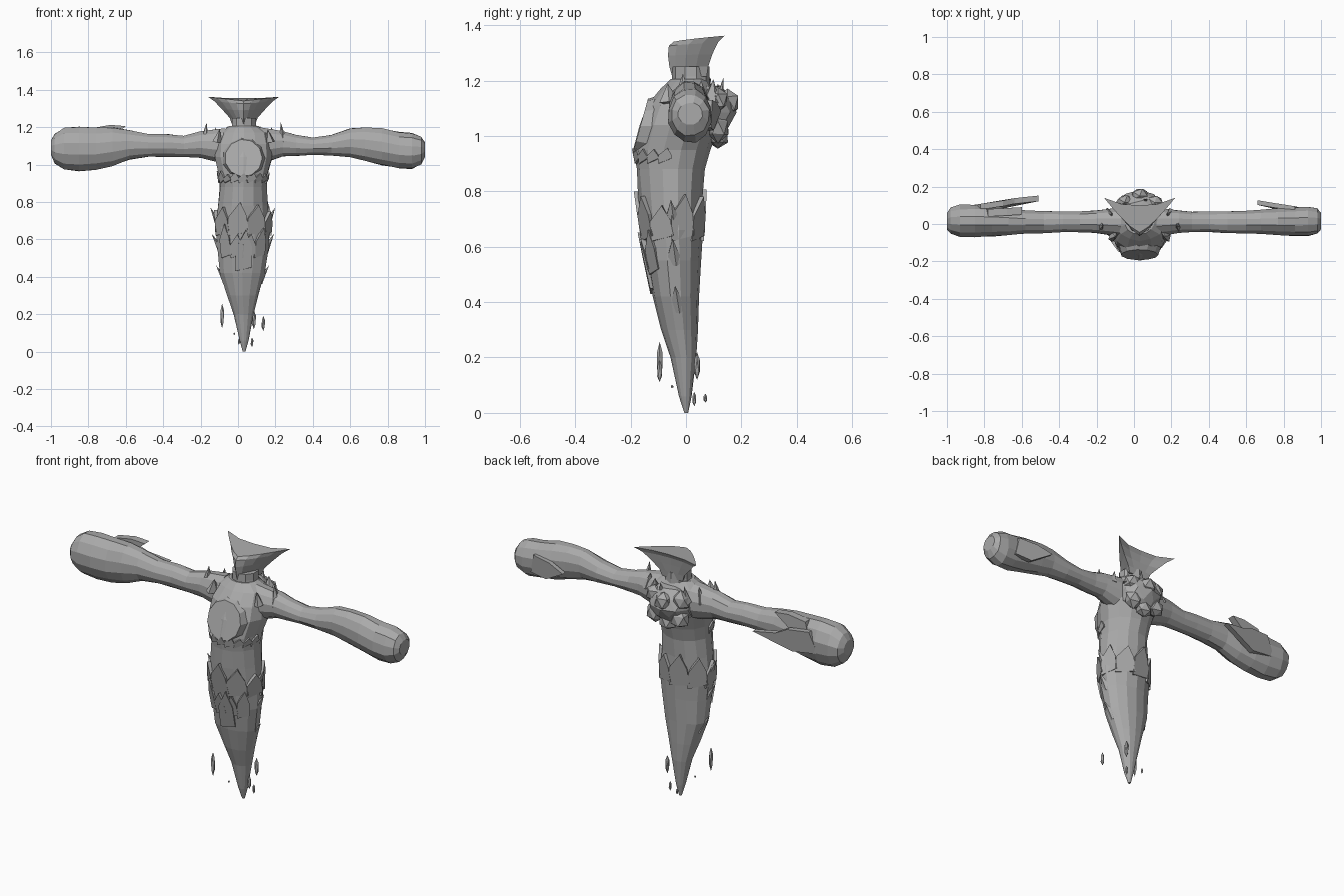
import bpy, bmesh, math, random
from mathutils import Vector

random.seed(4)
grey = bpy.data.materials.new("stone grey")
grey.diffuse_color = (0.4, 0.4, 0.4, 1)
CX = 0.03  # body centre line


def finish(name, bm):
    bmesh.ops.recalc_face_normals(bm, faces=bm.faces)
    me = bpy.data.meshes.new(name)
    bm.to_mesh(me)
    bm.free()
    me.materials.append(grey)
    ob = bpy.data.objects.new(name, me)
    bpy.context.collection.objects.link(ob)
    return ob


def loft(name, rings):
    """Skin a list of point rings and close both ends."""
    bm = bmesh.new()
    vs = [[bm.verts.new(p) for p in r] for r in rings]
    n = len(vs[0])
    for a, b in zip(vs, vs[1:]):
        for i in range(n):
            j = (i + 1) % n
            bm.faces.new((a[i], a[j], b[j], b[i]))
    bm.faces.new(vs[0])
    bm.faces.new(vs[-1])
    return finish(name, bm)


def ellipse(n, lo_u, hi_u, lo_v, hi_v, jitter=0):
    cu, cv, ru, rv = (lo_u + hi_u) / 2, (lo_v + hi_v) / 2, (hi_u - lo_u) / 2, (hi_v - lo_v) / 2
    out = []
    for i in range(n):
        a = 2 * math.pi * (i + 0.5) / n
        k = 1 + random.uniform(-jitter, jitter)
        out.append((cu + ru * k * math.cos(a), cv + rv * k * math.sin(a)))
    return out


def rock(name, centre, size, jitter=0.08, sub=2):
    bm = bmesh.new()
    bmesh.ops.create_icosphere(bm, subdivisions=sub, radius=1)
    for v in bm.verts:
        k = 1 + random.uniform(-jitter, jitter)
        v.co = Vector(centre) + Vector([c * s * k for c, s in zip(v.co, size)])
    return finish(name, bm)


def spike(name, base, tip, width, sides=5):
    """Faceted cone from base to tip."""
    base, tip = Vector(base), Vector(tip)
    q = (tip - base).to_track_quat('Z', 'Y')
    bm = bmesh.new()
    ring = [bm.verts.new(base + q @ Vector((width * math.cos(t), width * 0.6 * math.sin(t), 0)))
            for t in [2 * math.pi * i / sides for i in range(sides)]]
    top = bm.verts.new(tip)
    for i in range(sides):
        bm.faces.new((ring[i], ring[(i + 1) % sides], top))
    bm.faces.new(ring)
    return finish(name, bm)


# Tapering body: z, x range, y range
BODY = [(0.0, 0.025, 0.04, -0.006, 0.008), (0.06, 0.008, 0.057, -0.025, 0.02),
        (0.2, -0.025, 0.085, -0.055, 0.038), (0.3, -0.06, 0.11, -0.09, 0.044),
        (0.42, -0.1, 0.145, -0.122, 0.048), (0.55, -0.11, 0.165, -0.145, 0.055),
        (0.66, -0.125, 0.175, -0.16, 0.06), (0.78, -0.112, 0.163, -0.172, 0.062),
        (0.88, -0.098, 0.155, -0.18, 0.068), (0.95, -0.105, 0.16, -0.188, 0.09),
        (1.04, -0.125, 0.185, -0.168, 0.12), (1.11, -0.12, 0.18, -0.14, 0.12),
        (1.17, -0.1, 0.165, -0.09, 0.1), (1.205, -0.05, 0.11, -0.055, 0.075)]
loft("body", [[(x, y, z) for x, y in ellipse(14, a, b, c, d, 0.025)] for z, a, b, c, d in BODY])


def surface(z, ang, out=0.0):
    """Point on the body at a height and angle, pushed outward."""
    for (z0, *p), (z1, *q) in zip(BODY, BODY[1:]):
        if z0 <= z <= z1:
            t = (z - z0) / (z1 - z0)
            a, b, c, d = [u + (v - u) * t for u, v in zip(p, q)]
            return Vector(((a + b) / 2 + ((b - a) / 2 + out) * math.cos(ang),
                           (c + d) / 2 + ((d - c) / 2 + out) * math.sin(ang), z))


# Jagged armour plates that wrap the body
def plates(name, z, height, n, out, a0=0, a1=360):
    for i in range(n):
        ang = math.radians(a0 + (a1 - a0) * (i + 0.5) / n)
        h = height * random.uniform(0.75, 1.15)
        half = math.radians(a1 - a0) / n * 0.55
        outline = [(-half, 0), (half, 0.02), (half * 0.8, h * 0.6), (0.2 * half, h), (-half * 0.9, h * 0.55)]
        loft(name, [[surface(z + dz, ang + da, o * (0.6 + 0.5 * max(dz, 0) / h)) for da, dz in outline]
                    for o in (-0.02, out)])


plates("waist_plate", 0.62, 0.17, 9, 0.014)
plates("chest_band", 0.9, 0.06, 9, 0.008, 180, 360)
plates("belly_plate", 0.5, 0.16, 4, 0.012, 215, 325)
plates("front_plate", 0.43, 0.2, 1, 0.015, 255, 290)

# Hip thorns
for side, x in ((-1, -0.1), (1, 0.165)):
    for z, r in ((0.74, 0.035), (0.6, 0.02), (0.43, 0.014)):
        ang = math.pi if side < 0 else 0
        b = surface(z - 0.06, ang, -0.02)
        spike("hip_thorn", b, surface(z + 0.03, ang, r), 0.035)

# Round breastplate
bm = bmesh.new()
lower, upper = [], []
for i in range(11):
    t = 2 * math.pi * i / 11
    for ring, r, y in ((lower, 0.115, -0.12), (upper, 0.1, -0.165)):
        z = 1.035 + r * math.sin(t)
        lean = (z - 1.035) * 0.28
        ring.append(bm.verts.new((CX + r * math.cos(t), y + lean, z)))
for i in range(11):
    j = (i + 1) % 11
    bm.faces.new((lower[i], lower[j], upper[j], upper[i]))
bm.faces.new(upper)
bm.faces.new(lower)
finish("breastplate", bm)

# Lumpy back
rock("back_hump", (CX, 0.075, 1.085), (0.125, 0.1, 0.105))
for x, z in ((-0.05, 1.13), (0.11, 1.13), (-0.045, 1.03), (0.105, 1.03), (CX, 1.12), (CX, 1.0)):
    rock("back_lump", (x, 0.15 if x == CX and z > 1.1 else 0.115, z), (0.05, 0.042, 0.052), 0.12, 1)

# Arms: x, z range, y range
ARMS = {
    "left_arm": [(-1.0, 1.05, 1.13, -0.03, 0.06), (-0.98, 1.005, 1.165, -0.055, 0.09),
                 (-0.93, 0.972, 1.2, -0.07, 0.105), (-0.85, 0.962, 1.205, -0.072, 0.105),
                 (-0.76, 0.97, 1.2, -0.068, 0.1), (-0.67, 0.99, 1.2, -0.06, 0.088),
                 (-0.58, 1.025, 1.185, -0.052, 0.075), (-0.48, 1.04, 1.165, -0.05, 0.07),
                 (-0.38, 1.04, 1.165, -0.045, 0.068), (-0.29, 1.04, 1.155, -0.045, 0.068),
                 (-0.2, 1.035, 1.18, -0.05, 0.075), (-0.07, 1.0, 1.2, -0.07, 0.09)],
    "right_arm": [(1.0, 1.04, 1.12, -0.03, 0.06), (0.98, 1.0, 1.15, -0.055, 0.085),
                  (0.93, 0.975, 1.17, -0.066, 0.095), (0.86, 0.978, 1.178, -0.066, 0.09),
                  (0.77, 0.995, 1.195, -0.06, 0.085), (0.68, 1.015, 1.202, -0.055, 0.078),
                  (0.6, 1.035, 1.195, -0.052, 0.072), (0.5, 1.045, 1.16, -0.05, 0.07),
                  (0.4, 1.05, 1.145, -0.045, 0.068), (0.31, 1.045, 1.16, -0.045, 0.068),
                  (0.24, 1.04, 1.18, -0.05, 0.075), (0.12, 1.0, 1.2, -0.07, 0.09)]}
for name, rows in ARMS.items():
    loft(name, [[(x, y, z) for z, y in ellipse(12, a, b, c, d, 0.03)] for x, a, b, c, d in rows])


# Swept forearm fins on the back of the arms
def fin(name, pts, thick):
    loft(name, [[(x, y + o, z) for x, y, z in pts] for o in (-thick, 0)])


fin("left_fin", [(-0.87, 0.1, 1.05), (-0.72, 0.11, 1.03), (-0.51, 0.152, 1.1), (-0.64, 0.138, 1.12),
                 (-0.7, 0.125, 1.15), (-0.82, 0.108, 1.16)], 0.03)
fin("left_fin_upper", [(-0.8, 0.085, 1.13), (-0.68, 0.085, 1.14), (-0.6, 0.09, 1.205),
                       (-0.68, 0.085, 1.212), (-0.78, 0.08, 1.195)], 0.04)
fin("right_fin", [(0.88, 0.09, 1.03), (0.78, 0.1, 1.02), (0.66, 0.127, 1.09), (0.75, 0.112, 1.12),
                  (0.86, 0.095, 1.13)], 0.025)

# Shoulder thorns
for side in (-1, 1):
    for dx, y, tip in ((0.21, -0.01, 1.225), (0.16, 0.05, 1.2), (0.14, -0.06, 1.19), (0.1, 0.09, 1.205)):
        x = CX + side * dx
        spike("shoulder_thorn", (x, y, 1.12), (x - side * 0.012, y * 1.1, tip), 0.04)
spike("back_thorn", (0.06, 0.12, 1.13), (0.06, 0.135, 1.21), 0.025)

# Neck and flared crescent crown
loft("neck", [[(x, y, z) for x, y in ellipse(10, a, b, -0.05, 0.085)]
              for z, a, b in ((1.14, -0.05, 0.11), (1.215, -0.035, 0.1), (1.25, -0.035, 0.1))])
crown = []
for z, w, front, back, sweep, lift in ((1.215, 0.062, -0.05, 0.075, 0, 0), (1.25, 0.075, -0.06, 0.08, 0, 0),
                                       (1.29, 0.115, -0.065, 0.085, 0.01, 0.005),
                                       (1.325, 0.155, -0.062, 0.09, 0.025, 0.012),
                                       (1.34, 0.19, -0.045, 0.1, 0.04, 0.022)):
    ring = []
    for i in range(9):       # front curve from one horn to the other
        u = -1 + i / 4
        ring.append((CX + w * u, front + (back + sweep - front) * abs(u) ** 1.3, z + lift * abs(u)))
    for u in (0.5, 0, -0.5):  # back edge
        ring.append((CX + w * u, back + sweep * u * u * 0.6, z + lift * 0.7))
    crown.append(ring)
loft("crown", crown)

# Drifting shards around the tail
for x, y, z, h, r in ((-0.085, -0.095, 0.19, 0.065, 0.011), (0.135, -0.095, 0.15, 0.04, 0.01),
                      (0.075, 0.03, 0.05, 0.026, 0.008), (0.005, 0.07, 0.053, 0.016, 0.007),
                      (-0.02, -0.05, 0.095, 0.006, 0.005), (0.085, 0.04, 0.17, 0.05, 0.012)):
    rock("shard", (x, y, z), (r, r, h), 0.05, 1)
